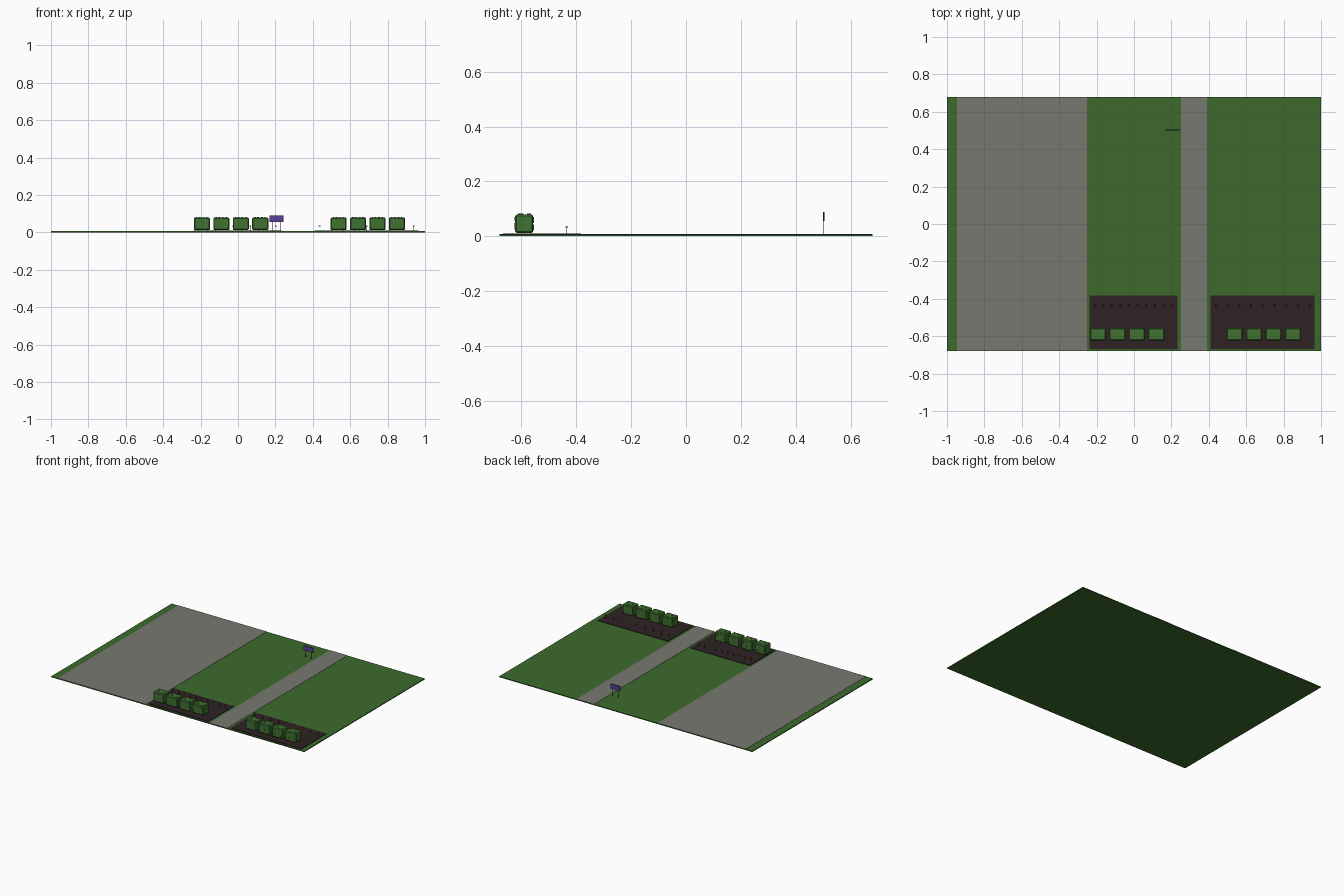
import bpy, bmesh, random
from mathutils import Matrix, Vector

if "Cube" in bpy.data.objects:
    bpy.data.objects.remove(bpy.data.objects["Cube"])

random.seed(4)


def lin(c):
    c /= 255
    return c / 12.92 if c <= 0.04045 else ((c + 0.055) / 1.055) ** 2.4


def material(name, r, g, b):
    m = bpy.data.materials.new(name)
    m.diffuse_color = (lin(r), lin(g), lin(b), 1)
    m.use_nodes = True
    m.node_tree.nodes["Principled BSDF"].inputs["Base Color"].default_value = m.diffuse_color
    return m


GRASS = material("grass green", 60, 106, 44)
LEAF = material("leaf green", 64, 114, 50)
GREY = material("paving grey", 121, 121, 114)
SOIL = material("soil brown", 46, 34, 35)
RED = material("flower red", 150, 32, 40)
STEM = material("stem green", 44, 84, 34)
PURPLE = material("sign purple", 88, 62, 155)
DARK = material("frame dark", 30, 26, 40)


def add_box(bm, x0, x1, y0, y1, z0, z1, mat=0, bevel=0):
    m = Matrix.Translation(((x0 + x1) / 2, (y0 + y1) / 2, (z0 + z1) / 2)) \
        @ Matrix.Diagonal((x1 - x0, y1 - y0, z1 - z0, 1))
    verts = bmesh.ops.create_cube(bm, size=1, matrix=m)["verts"]
    faces = {f for v in verts for f in v.link_faces}
    for f in faces:
        f.material_index = mat
    if bevel:
        edges = list({e for v in verts for e in v.link_edges})
        bmesh.ops.bevel(bm, geom=edges, offset=bevel, segments=1, affect='EDGES')


def finish(bm, name, *mats):
    me = bpy.data.meshes.new(name)
    bm.to_mesh(me)
    bm.free()
    for m in mats:
        me.materials.append(m)
    ob = bpy.data.objects.new(name, me)
    bpy.context.collection.objects.link(ob)
    return ob


def box(name, mat, *dims):
    bm = bmesh.new()
    add_box(bm, *dims)
    return finish(bm, name, mat)


# Lawn and paving
box("lawn", GRASS, -1, 1, -0.68, 0.68, 0, 0.006)
box("driveway", GREY, -0.947, -0.25, -0.68, 0.68, 0.004, 0.0075)
box("footpath", GREY, 0.25, 0.39, -0.68, 0.68, 0.004, 0.0075)

# Flower beds
box("left_bed", SOIL, -0.237, 0.233, -0.667, -0.383, 0.004, 0.010)
box("right_bed", SOIL, 0.41, 0.966, -0.667, -0.383, 0.004, 0.010)


# Hedge blocks with small leaf lumps breaking the surface
def bush(name, x, y=-0.59):
    bm = bmesh.new()
    hx, hy, z0, z1 = 0.043, 0.033, 0.012, 0.079
    add_box(bm, x - hx, x + hx, y - hy, y + hy, z0, z1, 0, 0.005)
    for dx, dy in ((-0.027, 0.015), (0.008, 0.02), (0.026, -0.018), (-0.012, -0.008)):
        s = random.uniform(0.003, 0.005)
        add_box(bm, x + dx - s, x + dx + s, y + dy - s, y + dy + s, z1 - 0.003, z1 + 0.003)
    for side in (-1, 1):
        for i in range(2):
            dx, z = random.uniform(-0.03, 0.03), random.uniform(0.025, 0.068)
            add_box(bm, x + dx - 0.004, x + dx + 0.004, y + side * hy - 0.002,
                    y + side * hy + 0.002, z - 0.004, z + 0.004)
    finish(bm, name, LEAF)


for i in range(4):
    bush(f"left_bush_{i + 1}", -0.193 + i * 0.104)
    bush(f"right_bush_{i + 1}", 0.538 + i * 0.104)


# Rows of flowers: thin stem and small red head
def flowers(name, x0, x1, n, y=-0.435):
    bm = bmesh.new()
    for i in range(n):
        x = x0 + (x1 - x0) * i / (n - 1)
        add_box(bm, x - 0.001, x + 0.001, y - 0.001, y + 0.001, 0.009, 0.032, 1)
        add_box(bm, x - 0.005, x + 0.005, y - 0.005, y + 0.005, 0.031, 0.036, 0, 0.0018)
    finish(bm, name, RED, STEM)


flowers("left_flowers", -0.21, 0.203, 10)
flowers("right_flowers", 0.436, 0.94, 9)

# Sign board on two thin legs
bm = bmesh.new()
add_box(bm, 0.168, 0.243, 0.4995, 0.5045, 0.055, 0.089)
bm.normal_update()
for f in bm.faces:
    f.material_index = 0 if abs(f.normal.y) > 0.5 else 1
big = [f for f in bm.faces if abs(f.normal.y) > 0.5]
ring = bmesh.ops.inset_individual(bm, faces=big, thickness=0.002)["faces"]
for f in ring:
    f.material_index = 1
finish(bm, "sign_board", PURPLE, DARK)
for side, x in (("left", 0.184), ("right", 0.227)):
    box(f"sign_{side}_leg", DARK, x - 0.0015, x + 0.0015, 0.5005, 0.5035, 0.005, 0.057)
